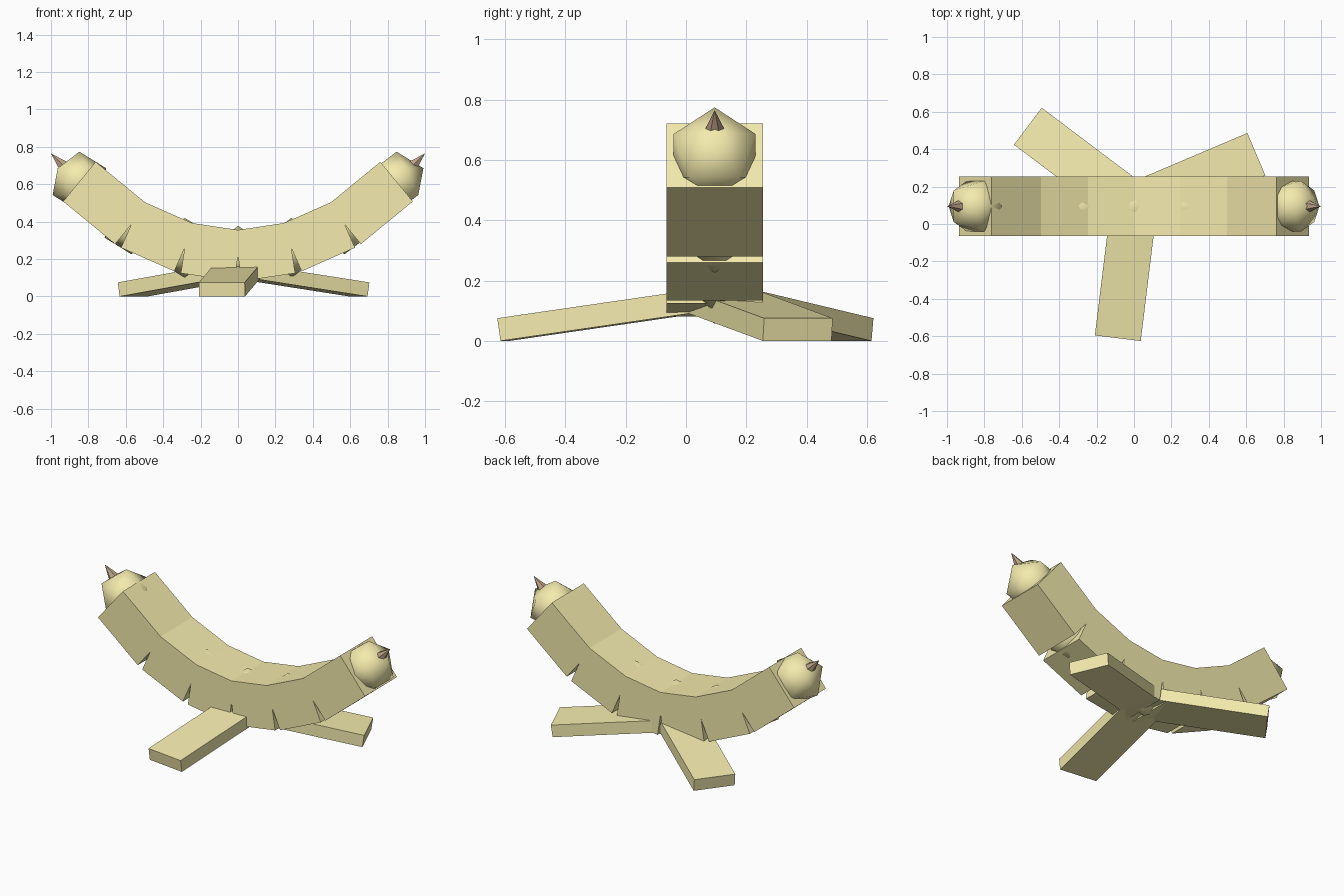
import bpy, math
from mathutils import Vector, Matrix

if "Cube" in bpy.data.objects:
    bpy.data.objects.remove(bpy.data.objects["Cube"])

YC = 0.095  # depth centre of the curved body


def material(name, color):
    m = bpy.data.materials.new(name)
    m.diffuse_color = color
    m.use_nodes = True
    m.node_tree.nodes["Principled BSDF"].inputs["Base Color"].default_value = m.diffuse_color
    return m


yellow = material("yellow_skin", (0.91, 0.83, 0.42, 1))
brown = material("brown_tip", (0.50, 0.36, 0.24, 1))


def finish(name, mat):
    ob = bpy.context.object
    ob.name = name
    ob.data.materials.append(mat)
    return ob


def box(name, size, matrix):
    bpy.ops.mesh.primitive_cube_add(size=1)
    ob = finish(name, yellow)
    ob.data.transform(matrix @ Matrix.Diagonal((*size, 1)))
    return ob


# Joints of the curved body, mirrored about x = 0
half = [(0.285, 0.26), (0.57, 0.386), (0.848, 0.614)]
joints = [(-x, z) for x, z in reversed(half)] + [(0, 0.217)] + half

# Body blocks between neighbouring joints, leaving wedge gaps underneath
for i, ((x0, z0), (x1, z1)) in enumerate(zip(joints, joints[1:])):
    angle = math.atan2(z1 - z0, x1 - x0)
    length = math.hypot(x1 - x0, z1 - z0)
    place = Matrix.Translation(((x0 + x1) / 2, YC, (z0 + z1) / 2))
    box(f"body_segment_{i + 1}", (length, 0.32, 0.274),
        place @ Matrix.Rotation(-angle, 4, 'Y'))

# Low-poly smooth balls at every joint and both ends
for i, (x, z) in enumerate(joints):
    bpy.ops.mesh.primitive_ico_sphere_add(subdivisions=1, radius=0.16, location=(x, YC, z))
    finish(f"joint_ball_{i + 1}", yellow)
    bpy.ops.object.shade_smooth()

# Pointed tips on the two ends
for side, name in ((-1, "left_tip"), (1, "right_tip")):
    axis = Vector((side, 0, 1)).normalized()
    tip = Vector((side, YC, 0.765))
    bpy.ops.mesh.primitive_cone_add(
        vertices=6, radius1=0.05, radius2=0, depth=0.14,
        location=tip - axis * 0.07,
        rotation=(0, side * math.radians(45), 0))
    finish(name, brown)

# Three flat peel strips sloping down and out from the centre
tilt = math.radians(8.2)
length, thick = 0.712, 0.076
for i, deg in enumerate((23, 143, 263)):
    # local origin is the lower outer edge, then swung around the centre
    place = (Matrix.Translation((0, YC, 0)) @ Matrix.Rotation(math.radians(deg), 4, 'Z')
             @ Matrix.Translation((0.70, 0, 0)) @ Matrix.Rotation(tilt, 4, 'Y')
             @ Matrix.Translation((-length / 2, 0, thick / 2)))
    box(f"peel_strip_{i + 1}", (length, 0.247, thick), place)
